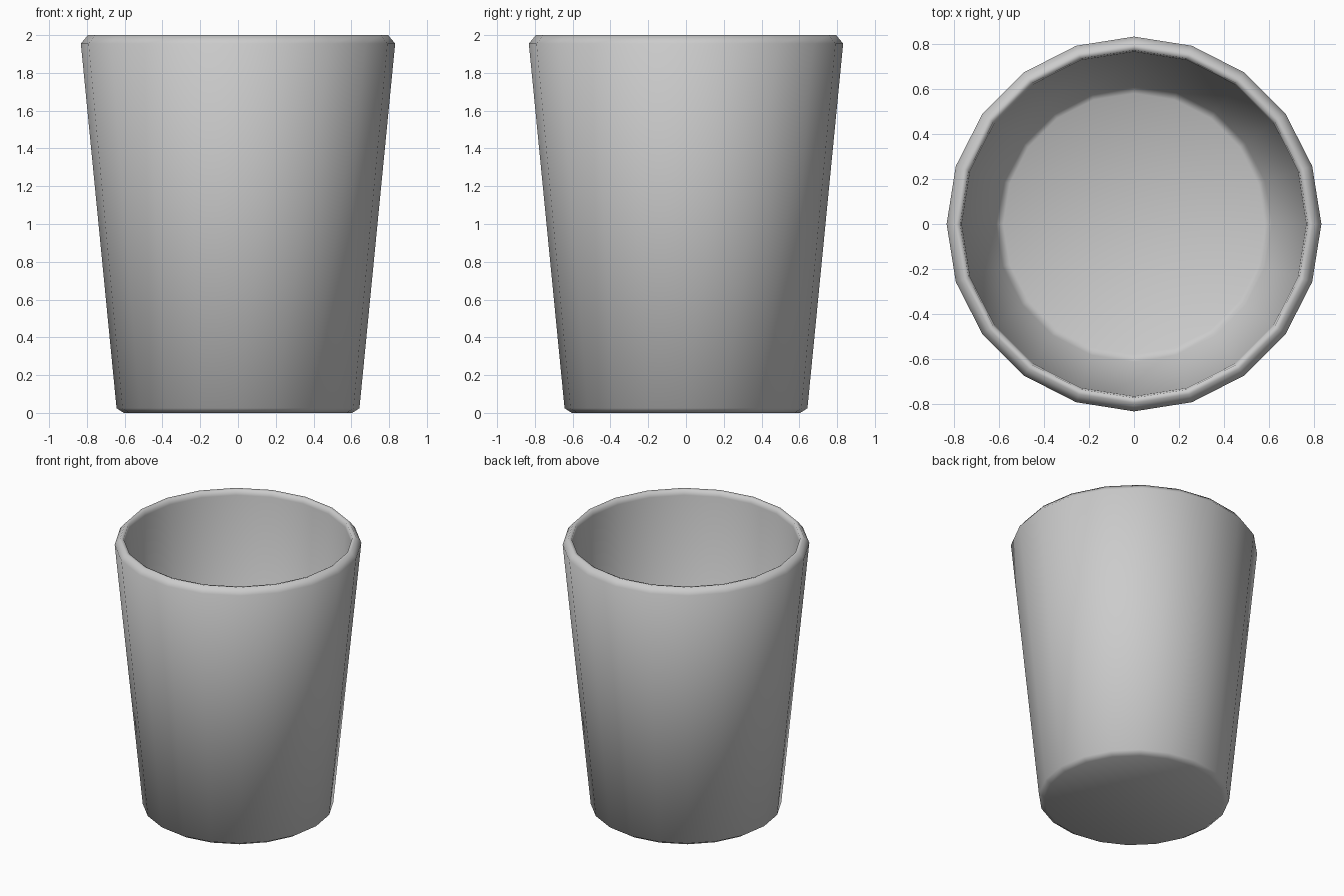
import bpy, bmesh, math

if "Cube" in bpy.data.objects:
    bpy.data.objects.remove(bpy.data.objects["Cube"])

SIDES = 20
# (radius, height) from the underside, up the outer wall, over the rim, down to the floor
PROFILE = [
    (0.605, 0.0), (0.643, 0.025),          # base and its chamfer
    (0.832, 1.955), (0.795, 2.0),          # outer wall and rim
    (0.772, 1.995), (0.765, 1.96),         # inner lip
    (0.612, 0.10), (0.58, 0.08),           # inner wall and floor edge
]

bm = bmesh.new()
rings = []
for r, z in PROFILE:
    rings.append([bm.verts.new((r * math.cos(a), r * math.sin(a), z))
                  for a in (math.tau * i / SIDES for i in range(SIDES))])

# walls between neighbouring rings
for low, high in zip(rings, rings[1:]):
    for i in range(SIDES):
        j = (i + 1) % SIDES
        bm.faces.new((low[i], low[j], high[j], high[i]))

# underside and inner floor
bm.faces.new(reversed(rings[0]))
bm.faces.new(rings[-1])
bmesh.ops.recalc_face_normals(bm, faces=bm.faces)
for f in bm.faces:
    f.smooth = True

mesh = bpy.data.meshes.new("cup")
bm.to_mesh(mesh)
bm.free()
cup = bpy.data.objects.new("cup", mesh)
bpy.context.collection.objects.link(cup)
